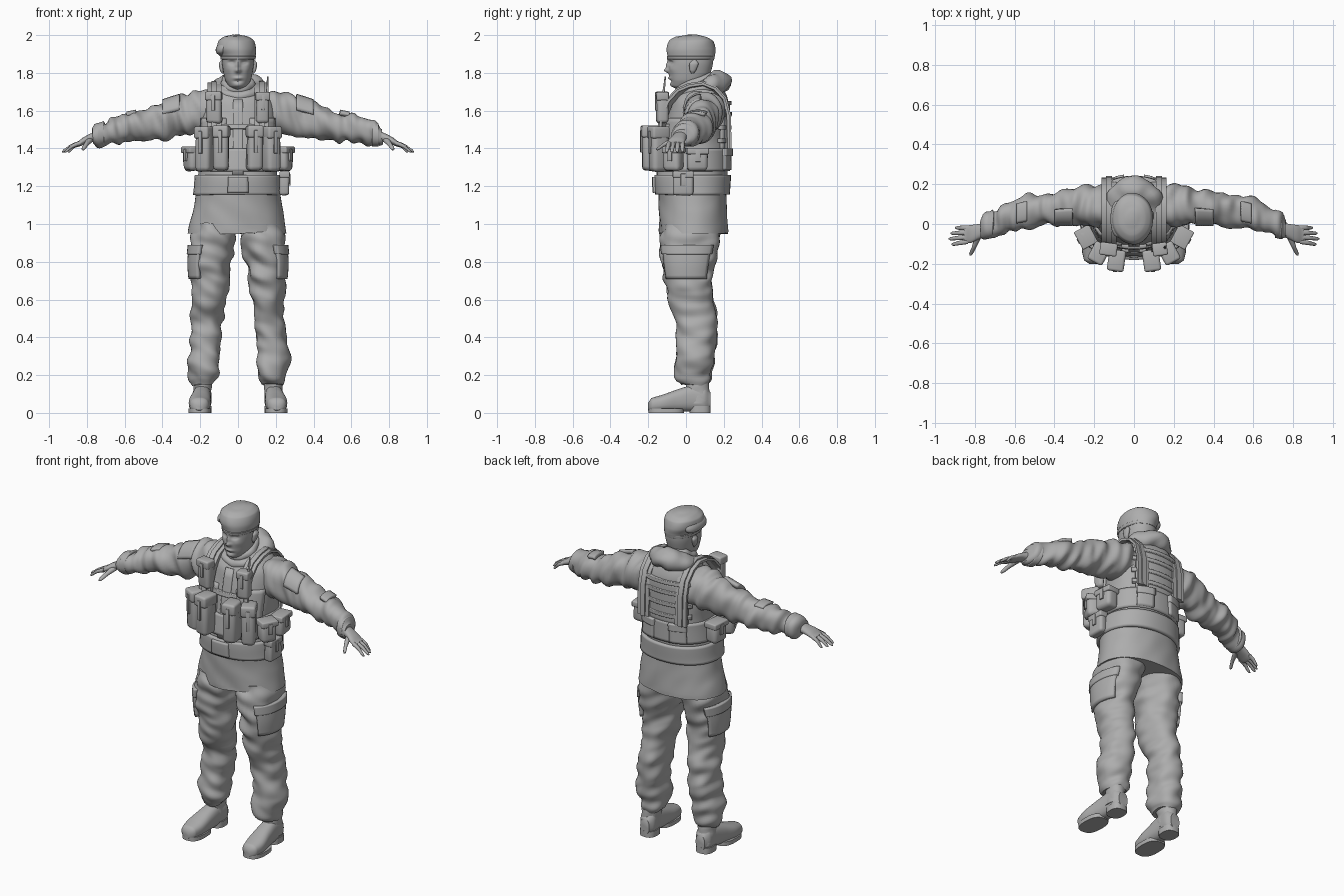
import bpy, bmesh, math
from mathutils import Vector, Matrix, noise

if "Cube" in bpy.data.objects:
    bpy.data.objects.remove(bpy.data.objects["Cube"], do_unlink=True)

# Single flat grey
GREY = (0.42, 0.42, 0.42, 1)
mat = bpy.data.materials.new("plain_grey")
mat.use_nodes = True
mat.diffuse_color = GREY
mat.node_tree.nodes["Principled BSDF"].inputs["Base Color"].default_value = GREY

# Index of the loft axis and the two cross-section axes
AXES = {"x": (0, 1, 2), "y": (1, 0, 2), "z": (2, 0, 1)}


def emit(name, bm, pair=False, folds=None, solid=0, sharp=45):
    """Turn a bmesh into an object, or into a left and right pair."""
    for label, sign in (("left_", 1), ("right_", -1)) if pair else (("", 1),):
        b = bm.copy()
        if sign < 0:
            bmesh.ops.scale(b, vec=(-1, 1, 1), verts=b.verts)
            bmesh.ops.reverse_faces(b, faces=b.faces)
        b.normal_update()
        if folds:
            amount, fx, fy, fz = folds
            moves = []
            for v in b.verts:
                p = v.co
                q = Vector((p.x * fx, p.y * fy, p.z * fz + p.x * fx * 0.7))
                moves.append(v.normal * amount * noise.noise(q))
            for v, m in zip(b.verts, moves):
                v.co += m
        me = bpy.data.meshes.new(label + name)
        b.to_mesh(me)
        b.free()
        me.materials.append(mat)
        me.shade_smooth()
        me.set_sharp_from_angle(angle=math.radians(sharp))
        ob = bpy.data.objects.new(label + name, me)
        bpy.context.collection.objects.link(ob)
        if solid:
            mod = ob.modifiers.new("thickness", "SOLIDIFY")
            mod.thickness, mod.offset = solid, -1
    bm.free()


def section(rings, s):
    """Smoothly interpolated section (centre, centre, radius, radius) at s."""
    i = 0
    while i < len(rings) - 2 and s > rings[i + 1][0]:
        i += 1
    a, b = rings[i], rings[i + 1]
    z, c = rings[max(i - 1, 0)], rings[min(i + 2, len(rings) - 1)]
    u = (s - a[0]) / (b[0] - a[0])
    return [0.5 * (2 * a[k] + (b[k] - z[k]) * u
            + (2 * z[k] - 5 * a[k] + 4 * b[k] - c[k]) * u * u
            + (3 * a[k] - z[k] - 3 * b[k] + c[k]) * u ** 3) for k in range(1, 5)]


def point(rings, axis, s, angle, power, grow=0):
    c1, c2, r1, r2 = section(rings, s)
    co, si = math.cos(angle), math.sin(angle)
    p = Vector()
    i, j, k = AXES[axis]
    p[i] = s
    p[j] = c1 + (r1 + grow) * math.copysign(abs(co) ** (2 / power), co)
    p[k] = c2 + (r2 + grow) * math.copysign(abs(si) ** (2 / power), si)
    return p


def grid(bm, rows):
    for r, q in zip(rows, rows[1:]):
        for k in range(len(r) - 1):
            bm.faces.new((r[k], r[k + 1], q[k + 1], q[k]))


def tube(name, axis, rings, n=32, steps=40, power=2.2, shape=None, **kw):
    """Closed loft through elliptical sections."""
    bm = bmesh.new()
    lo, hi = rings[0][0], rings[-1][0]
    rows = []
    for t in range(steps + 1):
        s = lo + (hi - lo) * t / steps
        row = [bm.verts.new(point(rings, axis, s, math.tau * k / n, power)) for k in range(n)]
        rows.append(row + row[:1])
    grid(bm, rows)
    bm.faces.new(rows[0][:-1])
    bm.faces.new(rows[-1][:-1])
    if shape:
        for v in bm.verts:
            shape(v.co)
    bmesh.ops.recalc_face_normals(bm, faces=bm.faces)
    emit(name, bm, **kw)


def patch(name, rings, a0, a1, s0, s1, grow, axis="z", power=2.2, **kw):
    """Plate that follows a loft between two angles and two heights."""
    bm = bmesh.new()
    n = max(6, int((a1 - a0) / 8))
    rows = [[bm.verts.new(point(rings, axis, s0 + (s1 - s0) * t / 8,
             math.radians(a0 + (a1 - a0) * k / n), power, grow))
             for k in range(n + 1)] for t in range(9)]
    grid(bm, rows)
    bmesh.ops.remove_doubles(bm, verts=bm.verts, dist=1e-5)
    emit(name, bm, solid=grow + 0.01, **kw)


def box(name, centre, size, turn=0, local=(0, 0, 0), soft=0.2, **kw):
    """Softly bevelled box, turned about z at its centre."""
    bm = bmesh.new()
    bmesh.ops.create_cube(bm, size=1)
    bmesh.ops.scale(bm, vec=size, verts=bm.verts)
    bmesh.ops.bevel(bm, geom=bm.edges[:], offset=min(size) * soft, segments=3,
                    profile=0.5, affect="EDGES")
    bmesh.ops.translate(bm, vec=local, verts=bm.verts)
    bmesh.ops.rotate(bm, matrix=Matrix.Rotation(math.radians(turn), 3, "Z"), verts=bm.verts)
    bmesh.ops.translate(bm, vec=centre, verts=bm.verts)
    emit(name, bm, **kw)


def pouch(name, centre, size, turn=0, **kw):
    """Pouch body with a lid and a closing tab."""
    w, d, h = size
    box(name, centre, size, turn, soft=0.3, folds=(0.006, 20, 20, 20), **kw)
    box(name + "_lid", centre, (w * 1.06, d * 1.08, h * 0.28), turn, (0, -0.002, h * 0.38), **kw)
    box(name + "_tab", centre, (w * 0.25, 0.012, h * 0.5), turn, (0, -d * 0.54, h * 0.16), **kw)


def roll(name, rx, ry, cy, z, tilt, front, back, squash):
    """Tilted cloth ring around the neck, thicker at the back."""
    bm = bmesh.new()
    rows = []
    for i in range(48):
        a = math.tau * i / 48
        r = front + (back - front) * (0.5 + 0.5 * math.sin(a))
        row = []
        for k in range(16):
            b = math.tau * k / 16
            out = r * math.cos(b)
            row.append(bm.verts.new((math.cos(a) * (rx + out), cy + math.sin(a) * (ry + out),
                                     z + tilt * math.sin(a) + squash * r * math.sin(b))))
        rows.append(row + row[:1])
    grid(bm, rows + rows[:1])
    bmesh.ops.recalc_face_normals(bm, faces=bm.faces)
    emit(name, bm, folds=(0.014, 14, 14, 14))


def strap(name, x, width, path, thick=0.014, **kw):
    """Webbing that runs over the shoulder in the y-z plane."""
    bm = bmesh.new()
    rows = []
    for i, (y, z) in enumerate(path):
        a, b = path[max(i - 1, 0)], path[min(i + 1, len(path) - 1)]
        t = Vector((0, b[0] - a[0], b[1] - a[1])).normalized()
        nrm = Vector((0, -t.z, t.y)) * thick
        side = Vector((width / 2, 0, 0))
        c = Vector((x, y, z))
        row = [bm.verts.new(c + v) for v in (side, side + nrm, nrm - side, -side - nrm)]
        rows.append(row + row[:1])
    grid(bm, rows)
    bm.faces.new(rows[0][:-1])
    bm.faces.new(rows[-1][:-1])
    bmesh.ops.recalc_face_normals(bm, faces=bm.faces)
    emit(name, bm, **kw)


# Jacket: height, centre x, centre y, half width, half depth
torso = [(.95, -.005, .04, .26, .18), (1.15, 0, .035, .223, .18), (1.25, 0, .035, .212, .185),
         (1.4, 0, .045, .2, .175), (1.55, 0, .06, .205, .162), (1.65, 0, .07, .19, .15),
         (1.71, 0, .08, .14, .12), (1.75, 0, .07, .08, .09)]
tube("jacket", "z", torso, n=64, steps=60, folds=(0.008, 8, 8, 9))
arm = [(.1, .09, 1.6, .105, .1), (.2, .09, 1.59, .105, .112), (.3, .09, 1.573, .09, .105),
       (.42, .08, 1.545, .08, .095), (.5, .07, 1.52, .085, .083), (.6, .05, 1.507, .082, .074),
       (.68, .015, 1.485, .07, .066), (.74, -.01, 1.472, .06, .056), (.77, -.025, 1.464, .048, .042)]
tube("sleeve", "x", arm, steps=70, pair=True, folds=(0.024, 17, 9, 9))
patch("sleeve_cuff", arm, 0, 360, .71, .745, .006, axis="x", pair=True)
patch("forearm_tab", arm, 60, 120, .54, .59, .012, axis="x", pair=True)
patch("sleeve_pocket", arm, 95, 165, .31, .4, .014, axis="x", pair=True)

# Trousers and cargo pockets
leg = [(.15, .18, .045, .058, .07), (.175, .18, .04, .072, .09), (.22, .183, .04, .08, .1),
       (.3, .18, .047, .085, .104), (.4, .172, .055, .08, .106), (.5, .16, .055, .082, .108),
       (.6, .155, .022, .085, .118), (.7, .15, .012, .1, .122), (.8, .148, .012, .108, .138),
       (.92, .13, .02, .115, .155), (1, .12, .03, .11, .15)]
tube("trouser_leg", "z", leg, n=40, steps=80, pair=True, folds=(0.022, 9, 9, 15))
patch("cargo_pocket", leg, -60, 45, .71, .86, .012, pair=True)
patch("cargo_flap", leg, -63, 48, .84, .89, .018, pair=True)

# Boots
boot = [(-.2, .205, .034, .02, .02), (-.185, .205, .042, .045, .036), (-.12, .203, .052, .058, .046),
        (-.04, .196, .066, .053, .06), (.04, .19, .078, .048, .07), (.1, .187, .078, .047, .07),
        (.13, .186, .065, .03, .045)]
tube("boot_foot", "y", boot, power=2.5, pair=True)
shaft = [(.05, .19, .062, .048, .066), (.12, .188, .062, .047, .062), (.18, .184, .058, .05, .062)]
tube("boot_shaft", "z", shaft, steps=10, pair=True, folds=(0.006, 20, 20, 30))
for part, cx, cy, rx, ry, top in (("sole", .203, -.105, .06, .094, .024), ("heel", .188, .075, .049, .056, .036)):
    tube("boot_" + part, "z", [(0, cx, cy, rx, ry), (top, cx, cy, rx, ry)], steps=2, power=2.6, pair=True)

# Hands
palm = [(.74, -.028, 1.466, .036, .028), (.78, -.038, 1.455, .038, .024),
        (.82, -.05, 1.438, .045, .02), (.855, -.054, 1.42, .042, .014)]
tube("palm", "x", palm, steps=14, pair=True)
for i, finger in enumerate(("little", "ring", "middle", "index")):
    y, end = -.02 - .023 * i, (.9, .922, .932, .918)[i]
    tip = y * 1.2 + .005
    mid = (.84 + end) / 2
    tube(finger + "_finger", "x", [(.835, y, 1.428, .012, .012), (mid, (y + tip) / 2, 1.411, .011, .011),
         (end - .008, tip, 1.387, .008, .008), (end, tip, 1.382, .003, .003)], n=12, steps=12, pair=True)
tube("thumb", "y", [(-.158, .822, 1.395, .004, .004), (-.148, .818, 1.4, .01, .009),
     (-.115, .803, 1.422, .012, .012), (-.06, .785, 1.445, .018, .016)], n=12, steps=12, pair=True)

# Face features: x, z, spread x, spread z, push along y
FACE = [(0, 1.838, .011, .026, -.014), (0, 1.812, .016, .012, -.02), (0, 1.874, .06, .009, -.006),
        (0, 1.772, .024, .008, -.009), (0, 1.756, .022, .006, .005), (0, 1.735, .026, .013, -.008)]
for e in (-.034, .034):
    FACE += [(e, 1.854, .017, .011, .015), (e, 1.853, .01, .006, -.006), (e * 1.5, 1.818, .02, .018, -.005)]


def sculpt(co):
    if co.y < 0.02:
        co.y += sum(d * math.exp(-((co.x - x) / w) ** 2 - ((co.z - z) / h) ** 2)
                    for x, z, w, h, d in FACE)


head = [(1.712, 0, .0, .03, .05), (1.73, 0, .005, .05, .078), (1.76, 0, .012, .067, .095),
        (1.8, 0, .02, .077, .11), (1.86, 0, .026, .085, .118), (1.92, 0, .03, .08, .112),
        (1.96, 0, .03, .05, .07)]
tube("head", "z", head, n=96, steps=80, shape=sculpt)
tube("neck", "z", [(1.64, 0, .06, .075, .075), (1.78, 0, .04, .062, .066)], steps=4)
tube("ear", "z", [(1.796, .08, .035, .004, .006), (1.81, .085, .036, .01, .016),
     (1.85, .089, .042, .012, .024), (1.868, .086, .044, .004, .01)], n=16, steps=12, pair=True)

# Beret, drooping to the right
beret = [(1.872, 0, .025, .088, .12), (1.892, 0, .025, .092, .124), (1.93, -.008, .027, .103, .128),
         (1.97, -.01, .03, .095, .116), (1.99, -.01, .03, .066, .085), (2, -.01, .03, .02, .03)]
tube("beret", "z", beret, n=48, power=2, folds=(0.006, 10, 10, 10))
patch("beret_band", beret, 0, 360, 1.872, 1.888, .004, power=2)
tube("beret_fold", "z", [(1.885, -.085, .02, .008, .04), (1.91, -.085, .025, .032, .085),
     (1.945, -.07, .025, .04, .09), (1.975, -.05, .025, .02, .05)], steps=16)

# Hood and collar
roll("hood", .095, .105, .07, 1.715, .04, .036, .066, .85)
roll("collar", .07, .08, .045, 1.735, .025, .018, .028, 1.5)

# Webbing vest
patch("waist_band", torso, 0, 360, 1.155, 1.26, .018)
patch("vest_belt", torso, 0, 360, 1.28, 1.4, .014)
patch("vest_back", torso, 48, 132, 1.38, 1.65, .012)
for i, z in enumerate((1.43, 1.5, 1.57, 1.63)):
    patch("back_webbing_%d" % i, torso, 42, 138, z, z + .022, .02)
patch("vest_chest", torso, -75, -25, 1.38, 1.56, .012, pair=True)
patch("back_pocket", torso, 52, 78, 1.285, 1.395, .026, pair=True)
patch("back_pocket_flap", torso, 51, 79, 1.36, 1.4, .032, pair=True)
patch("chest_strap", torso, -125, -55, 1.505, 1.53, .02)
patch("zip_cover", torso, -96, -84, 1.26, 1.66, .008)
patch("waist_buckle", torso, -101, -79, 1.165, 1.25, .03)
path = [(-.135, 1.42), (-.125, 1.55), (-.09, 1.645), (-.04, 1.7), (.02, 1.725), (.09, 1.735),
        (.15, 1.71), (.195, 1.66), (.215, 1.58), (.22, 1.4)]
strap("shoulder_strap", .125, .075, path, pair=True)
strap("shoulder_strap_trim", .125, .03, path, thick=.022, pair=True)

# Pouches
pouch("inner_magazine_pouch", (.088, -.182, 1.4), (.08, .1, .235), 8, pair=True)
pouch("outer_magazine_pouch", (.175, -.145, 1.395), (.08, .095, .235), 28, pair=True)
pouch("side_pouch", (.24, -.065, 1.345), (.095, .08, .125), 62, pair=True)
pouch("hip_pouch", (.245, .06, 1.34), (.11, .075, .12), 95, pair=True)
pouch("hanging_pouch", (.245, -.015, 1.215), (.105, .05, .125), 90)
pouch("chest_pouch", (-.128, -.125, 1.615), (.082, .06, .165), -8)
pouch("radio", (.13, -.125, 1.615), (.07, .06, .16), 8)
tube("antenna", "z", [(1.68, .155, -.12, .007, .007), (1.78, .157, -.11, .004, .004)], n=10, steps=4)
